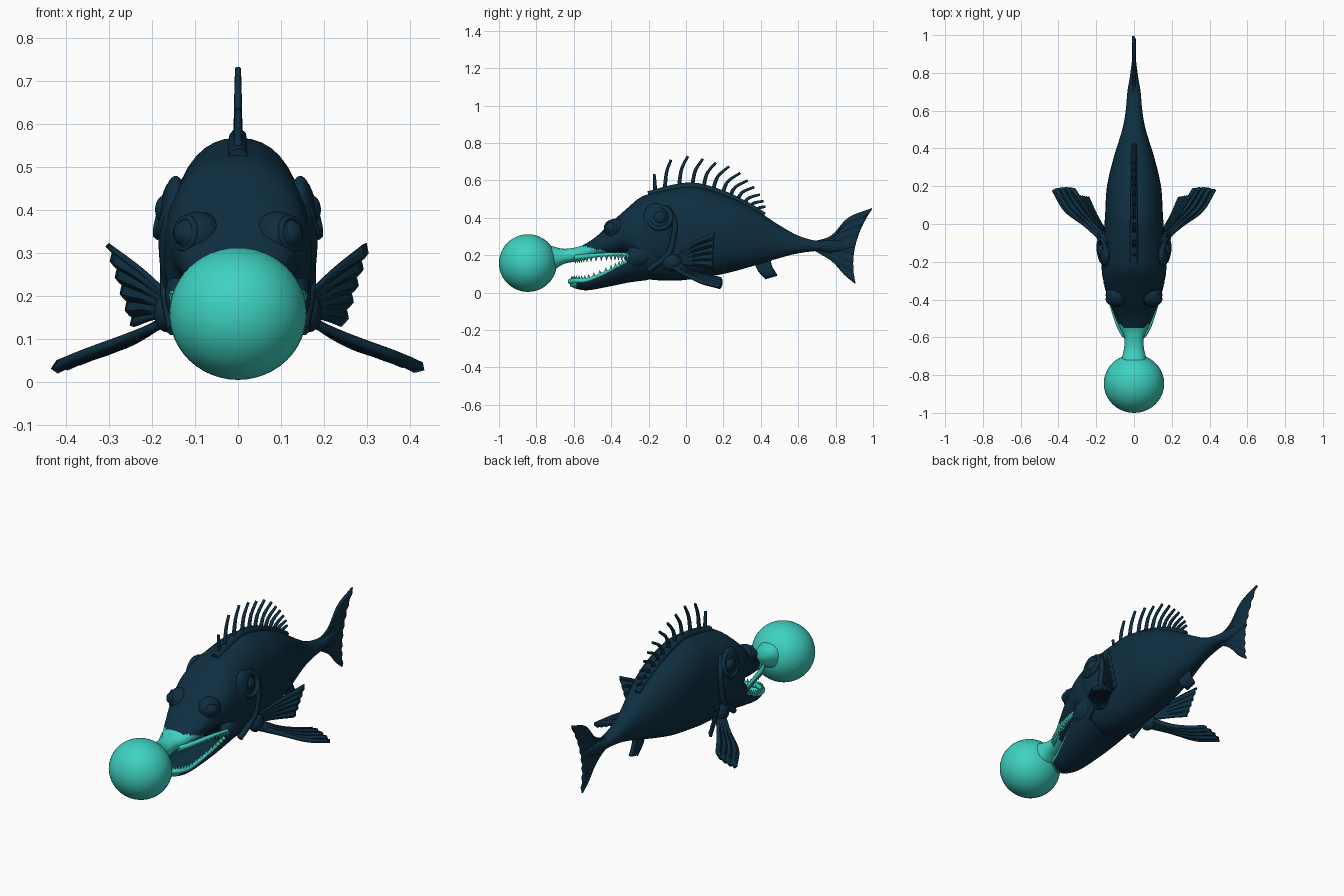
import bpy, bmesh, math
from mathutils import Vector, Matrix

if "Cube" in bpy.data.objects:
    bpy.data.objects.remove(bpy.data.objects["Cube"])


def material(name, rgb):
    m = bpy.data.materials.new(name)
    m.use_nodes = True
    m.diffuse_color = (*rgb, 1)
    bsdf = m.node_tree.nodes["Principled BSDF"]
    bsdf.inputs["Base Color"].default_value = (*rgb, 1)
    bsdf.inputs["Roughness"].default_value = 0.7
    return m


DARK = material("deep navy", (0.0045, 0.028, 0.053))
TEAL = material("bright turquoise", (0.048, 0.64, 0.53))


def spline(points, n):
    """Sample a smooth curve through the points, n steps per span."""
    p = [Vector(q) for q in points]
    p = [2 * p[0] - p[1]] + p + [2 * p[-1] - p[-2]]
    out = []
    for i in range(1, len(p) - 2):
        a, b, c, d = p[i - 1:i + 3]
        for k in range(n):
            t = k / n
            out.append(0.5 * (2 * b + (c - a) * t + (2 * a - 5 * b + 4 * c - d) * t ** 2
                              + (3 * b - a - 3 * c + d) * t ** 3))
    return out + [p[-2]]


def finish(bm, name, mats, angle=50):
    bmesh.ops.recalc_face_normals(bm, faces=bm.faces)
    me = bpy.data.meshes.new(name)
    bm.to_mesh(me)
    bm.free()
    ob = bpy.data.objects.new(name, me)
    bpy.context.collection.objects.link(ob)
    for m in mats:
        me.materials.append(m)
    bpy.ops.object.select_all(action="DESELECT")
    ob.select_set(True)
    bpy.context.view_layer.objects.active = ob
    bpy.ops.object.shade_smooth_by_angle(angle=math.radians(angle))
    return ob


def loft(name, rings, mats, rule=None):
    bm = bmesh.new()
    rows = [[bm.verts.new(p) for p in r] for r in rings]
    for a, b in zip(rows, rows[1:]):
        for i in range(len(a)):
            j = (i + 1) % len(a)
            bm.faces.new((a[i], a[j], b[j], b[i]))
    bm.faces.new(rows[0])
    bm.faces.new(rows[-1][::-1])
    bmesh.ops.recalc_face_normals(bm, faces=bm.faces)
    if rule:
        for f in bm.faces:
            f.material_index = int(rule(f.calc_center_median(), f.normal))
    return finish(bm, name, mats)


def tube(name, points, r0, r1, mat, n=6, sides=8):
    path = spline(points, n)
    rings = []
    for i, p in enumerate(path):
        d = (path[min(i + 1, len(path) - 1)] - path[max(i - 1, 0)]).normalized()
        side = d.cross(Vector((0.3, 0.1, 1)) if abs(d.z) < 0.8 else Vector((1, 0, 0))).normalized()
        up = side.cross(d)
        r = r0 + (r1 - r0) * i / (len(path) - 1)
        rings.append([p + r * (side * math.cos(k * math.tau / sides) + up * math.sin(k * math.tau / sides))
                      for k in range(sides)])
    return loft(name, rings, [mat])


def ellipsoid(name, loc, radii, mat, turn=0):
    bm = bmesh.new()
    bmesh.ops.create_uvsphere(bm, u_segments=40, v_segments=24, radius=1,
                              matrix=Matrix.Translation(loc) @ Matrix.Rotation(turn, 4, "X") @ Matrix.Diagonal((*radii, 1)))
    return finish(bm, name, [mat])


def ring(name, centre, normal, radius, thick):
    bpy.ops.mesh.primitive_torus_add(location=centre, major_radius=radius, minor_radius=thick,
                                     major_segments=32, minor_segments=8,
                                     rotation=Vector(normal).to_track_quat("Z", "Y").to_euler())
    ob = bpy.context.object
    ob.name = name
    ob.data.materials.append(DARK)
    bpy.ops.object.shade_smooth()


def fin(name, edge_a, edge_b, thick, rays=6, bow=0.0, ripple=0.006):
    """Ribbed sheet between two edges, with a curved trailing end."""
    ea, eb = spline(edge_a, 5), spline(edge_b, 5)
    cols = rays * 4
    normal = (ea[-1] - ea[0]).cross(eb[-1] - ea[0]).normalized()
    bm = bmesh.new()
    rows = []
    for i, (a, b) in enumerate(zip(ea, eb)):
        u = i / (len(ea) - 1)
        row = []
        for k in range(cols + 1):
            v = k / cols
            p = a.lerp(b, v) + normal * ripple * u * math.cos(v * rays * math.tau)
            p.y -= bow * 4 * v * (1 - v) * u * u
            row.append(bm.verts.new(p))
        rows.append(row)
    for a, b in zip(rows, rows[1:]):
        for k in range(cols):
            bm.faces.new((a[k], a[k + 1], b[k + 1], b[k]))
    ob = finish(bm, name, [DARK])
    mod = ob.modifiers.new("thickness", "SOLIDIFY")
    mod.thickness, mod.offset = thick, 0


# Body and upper jaw: (y, top, bottom, half width)
SECTIONS = [(-0.72, 0.25, 0.11, 0.068), (-0.66, 0.235, 0.15, 0.053), (-0.6, 0.24, 0.165, 0.052),
            (-0.55, 0.255, 0.175, 0.075), (-0.48, 0.30, 0.19, 0.105), (-0.4, 0.375, 0.195, 0.135),
            (-0.31, 0.455, 0.195, 0.16), (-0.25, 0.505, 0.10, 0.17), (-0.19, 0.53, 0.07, 0.172),
            (-0.05, 0.56, 0.065, 0.16), (0.05, 0.565, 0.075, 0.153), (0.2, 0.525, 0.10, 0.143),
            (0.35, 0.455, 0.14, 0.108), (0.5, 0.36, 0.185, 0.062), (0.6, 0.305, 0.21, 0.044),
            (0.7, 0.277, 0.222, 0.035), (0.78, 0.28, 0.215, 0.022), (0.9, 0.27, 0.24, 0.006)]


def oval(s, n=40, power=0.88):
    y, top, bot, w = s
    pts = []
    for k in range(n):
        c, d = math.cos(k * math.tau / n), math.sin(k * math.tau / n)
        pts.append((math.copysign(abs(c) ** power, c) * w, y,
                    (top + bot) / 2 + math.copysign(abs(d) ** power, d) * (top - bot) / 2))
    return pts


loft("body", [oval(s) for s in spline(SECTIONS, 6)], [DARK, TEAL],
     lambda c, n: c.y < -0.55 or (c.y < -0.32 and n.z > -0.85 and c.z < 0.25 - 0.25 * (c.y + 0.55)))

# Nose ball
ellipsoid("nose_ball", (0, -0.845, 0.158), (0.16, 0.155, 0.154), TEAL)

# Lower jaw: hollow scoop, (y, rim, bottom, half width)
JAW = [(-0.62, 0.065, 0.035, 0.025), (-0.585, 0.062, 0.02, 0.06), (-0.52, 0.07, 0.013, 0.088),
       (-0.4, 0.12, 0.035, 0.125), (-0.3, 0.17, 0.055, 0.15), (-0.2, 0.21, 0.068, 0.158)]


def scoop(s, n=16):
    y, top, bot, w = s
    arc = [k * math.pi / n for k in range(n + 1)]
    outer = [(w * math.cos(a), y, top - (top - bot) * math.sin(a)) for a in arc]
    inner = [(0.82 * w * math.cos(a), y, top - 0.65 * (top - bot) * math.sin(a)) for a in arc[::-1]]
    return outer + inner


loft("lower_jaw", [scoop(s) for s in spline(JAW, 6)], [DARK, TEAL], lambda c, n: c.y < -0.585)


def teeth(name, path, direction, length):
    bm = bmesh.new()
    rot = Vector((0, 0, direction)).to_track_quat("Z", "Y").to_matrix().to_4x4()
    for p in path:
        bmesh.ops.create_cone(bm, cap_ends=True, segments=8, radius1=0.011, radius2=0.001, depth=length,
                              matrix=Matrix.Translation(p + Vector((0, 0, direction * length / 2))) @ rot)
    finish(bm, name, [TEAL])


# Dorsal ridge and spines: (base y, base z, tip y, tip z)
tube("dorsal_ridge", [(0, -0.2, 0.52), (0, -0.05, 0.56), (0, 0.06, 0.567), (0, 0.2, 0.528),
                      (0, 0.33, 0.468), (0, 0.42, 0.415)], 0.024, 0.014, DARK)
SPINES = [(-0.165, 0.53, -0.17, 0.635), (-0.115, 0.55, -0.08, 0.71), (-0.04, 0.56, 0.01, 0.73),
          (0.03, 0.56, 0.09, 0.715), (0.09, 0.555, 0.16, 0.695), (0.14, 0.54, 0.23, 0.675),
          (0.19, 0.525, 0.29, 0.64), (0.23, 0.51, 0.33, 0.60), (0.27, 0.495, 0.365, 0.565),
          (0.305, 0.475, 0.395, 0.525), (0.335, 0.46, 0.415, 0.49), (0.37, 0.44, 0.425, 0.46)]
for i, (y0, z0, y1, z1) in enumerate(SPINES):
    mid = (0, y0 + 0.32 * (y1 - y0), z0 + 0.58 * (z1 - z0))
    tube(f"dorsal_spine_{i + 1}", [(0, y0, z0 - 0.01), mid, (0, y1, z1)], 0.011, 0.007, DARK)

# Tail and belly fins
fin("tail_fin", [(0, 0.68, 0.272), (0, 0.78, 0.305), (0, 0.87, 0.40), (0, 0.995, 0.45)],
    [(0, 0.68, 0.228), (0, 0.78, 0.17), (0, 0.85, 0.095), (0, 0.905, 0.05)], 0.012, 8, 0.045, 0.004)
fin("belly_fin", [(0, 0.36, 0.18), (0, 0.385, 0.12), (0, 0.43, 0.075)],
    [(0, 0.46, 0.20), (0, 0.455, 0.15), (0, 0.485, 0.09)], 0.02, 3, 0, 0.003)

# Paired parts
for side, s in (("left", 1), ("right", -1)):
    def m(*pts):
        return [(s * x, y, z) for x, y, z in pts]

    # Lips and teeth
    upper = m((0.052, -0.59, 0.188), (0.085, -0.53, 0.195), (0.128, -0.4, 0.205), (0.152, -0.31, 0.205))
    lower = m((0.0, -0.618, 0.06), (0.055, -0.585, 0.064), (0.082, -0.52, 0.07),
              (0.117, -0.4, 0.12), (0.138, -0.32, 0.16))
    tube(side + "_upper_lip", upper, 0.014, 0.008, TEAL)
    tube(side + "_lower_lip", lower, 0.016, 0.006, TEAL)
    teeth(side + "_upper_teeth", spline(upper, 5), -1, 0.032)
    teeth(side + "_lower_teeth", spline(lower, 4)[1:], 1, 0.028)

    # Eye
    ellipsoid(side + "_eye_socket", (s * 0.092, -0.375, 0.34), (0.056, 0.062, 0.056), DARK)
    ellipsoid(side + "_eye", (s * 0.118, -0.398, 0.345), (0.032, 0.032, 0.032), DARK)
    ring(side + "_eye_rim", (s * 0.122, -0.403, 0.345), (s * 0.8, -0.6, 0.1), 0.036, 0.008)

    # Gill cover with round boss
    ellipsoid(side + "_gill_cover", (s * 0.145, -0.15, 0.33), (0.04, 0.085, 0.15), DARK, 0.15)
    ring(side + "_gill_rim", (s * 0.168, -0.14, 0.40), (s, -0.1, 0.3), 0.06, 0.013)
    ellipsoid(side + "_gill_boss", (s * 0.168, -0.14, 0.40), (0.025, 0.035, 0.035), DARK)
    tube(side + "_gill_edge", m((0.14, -0.1, 0.46), (0.168, -0.06, 0.38), (0.168, -0.07, 0.28),
                                (0.165, -0.1, 0.2), (0.15, -0.2, 0.12)), 0.012, 0.016, DARK)
    ellipsoid(side + "_cheek", (s * 0.13, -0.25, 0.2), (0.04, 0.08, 0.06), DARK, 0.4)

    # Side fins
    ellipsoid(side + "_fin_root", (s * 0.165, -0.075, 0.16), (0.03, 0.05, 0.045), DARK)
    fin(side + "_lower_side_fin", m((0.16, -0.1, 0.14), (0.26, -0.01, 0.10), (0.365, 0.07, 0.06), (0.43, 0.18, 0.03)),
        m((0.15, -0.04, 0.16), (0.21, 0.03, 0.115), (0.26, 0.1, 0.09), (0.315, 0.185, 0.075)), 0.02, 4, -0.01)
    fin(side + "_upper_side_fin", m((0.16, -0.04, 0.2), (0.225, 0.03, 0.262), (0.3, 0.15, 0.32)),
        m((0.16, -0.02, 0.15), (0.2, 0.05, 0.145), (0.242, 0.14, 0.13)), 0.012, 5)
